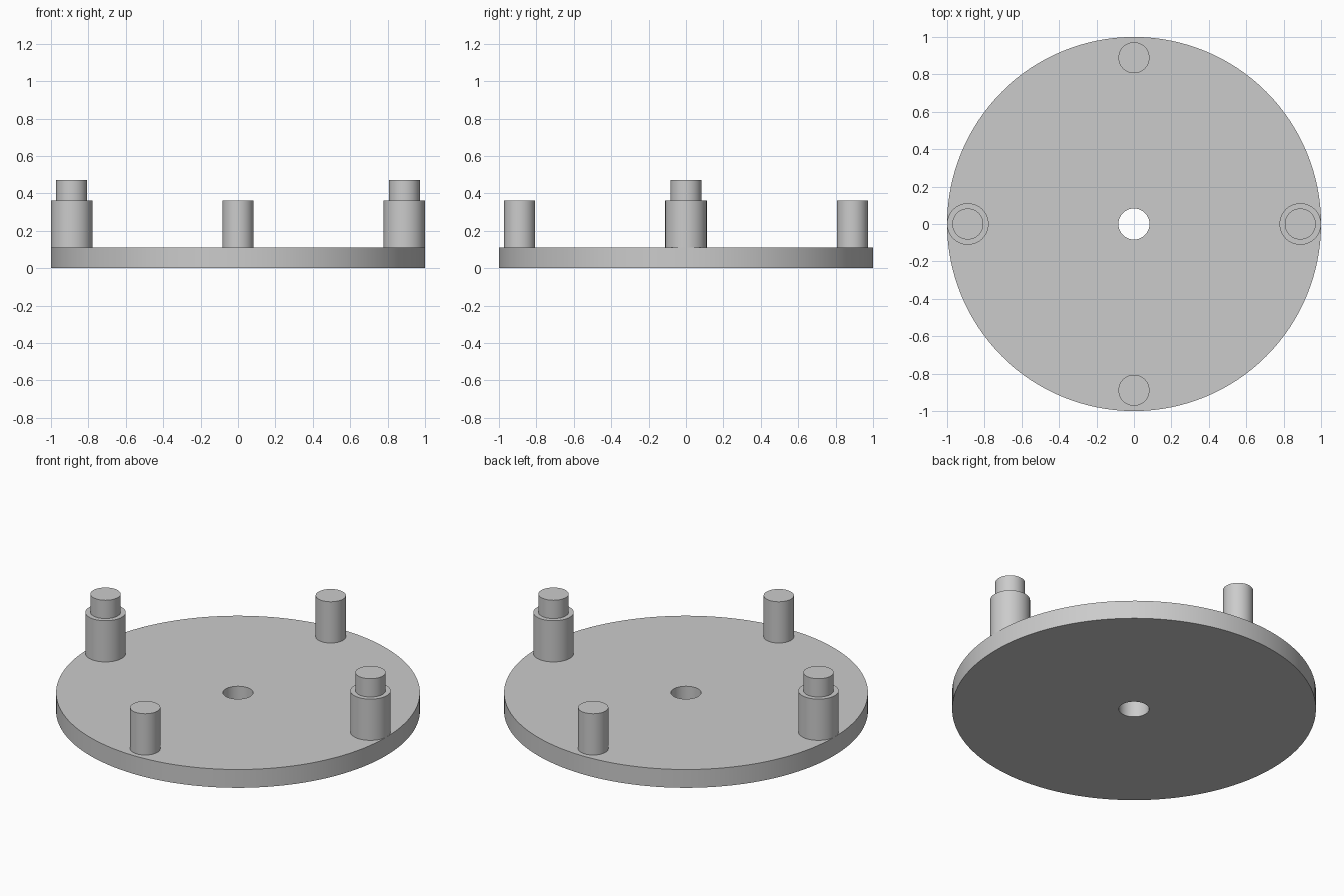
import bpy, bmesh
from math import cos, sin, tau, radians

cube = bpy.data.objects.get("Cube")
if cube:
    bpy.data.objects.remove(cube, do_unlink=True)

# Single flat grey
grey = bpy.data.materials.new("plain grey")
grey.use_nodes = True
colour = (0.6, 0.6, 0.6, 1)
grey.diffuse_color = colour
grey.node_tree.nodes["Principled BSDF"].inputs["Base Color"].default_value = colour

# Main dimensions
PLATE_R, PLATE_TOP = 1.0, 0.111
PIN_R, POST_R = 0.083, 0.111
SHOULDER, TIP = 0.361, 0.472
RING = PLATE_R - POST_R
SUNK = PLATE_TOP - 0.02


def lathe(name, profile, segments, location=(0, 0, 0), closed=False):
    """Revolve (radius, height) points about z; open profiles get end caps."""
    bm = bmesh.new()
    rings = [[bm.verts.new((r * cos(tau * i / segments), r * sin(tau * i / segments), z))
              for i in range(segments)] for r, z in profile]
    pairs = list(zip(rings, rings[1:]))
    if closed:
        pairs.append((rings[-1], rings[0]))
    else:
        bm.faces.new(rings[0][::-1])
        bm.faces.new(rings[-1])
    for low, high in pairs:
        for i in range(segments):
            j = (i + 1) % segments
            bm.faces.new((low[i], low[j], high[j], high[i]))
    bmesh.ops.recalc_face_normals(bm, faces=bm.faces)
    mesh = bpy.data.meshes.new(name)
    bm.to_mesh(mesh)
    bm.free()
    mesh.materials.append(grey)
    obj = bpy.data.objects.new(name, mesh)
    obj.location = location
    bpy.context.collection.objects.link(obj)
    bpy.ops.object.select_all(action='DESELECT')
    obj.select_set(True)
    bpy.context.view_layer.objects.active = obj
    bpy.ops.object.shade_smooth_by_angle(angle=radians(30))
    return obj


# Round plate with a centre hole
lathe("base_plate", [(PIN_R, 0), (PLATE_R, 0), (PLATE_R, PLATE_TOP), (PIN_R, PLATE_TOP)],
      128, closed=True)

# Stepped posts on the left and right
stepped = [(POST_R, SUNK), (POST_R, SHOULDER), (PIN_R, SHOULDER), (PIN_R, TIP)]
for side, x in (("left", RING), ("right", -RING)):
    lathe(side + "_stepped_post", stepped, 64, (x, 0, 0))

# Plain pins at the front and back
for side, y in (("front", -RING), ("back", RING)):
    lathe(side + "_pin", [(PIN_R, SUNK), (PIN_R, SHOULDER)], 64, (0, y, 0))
